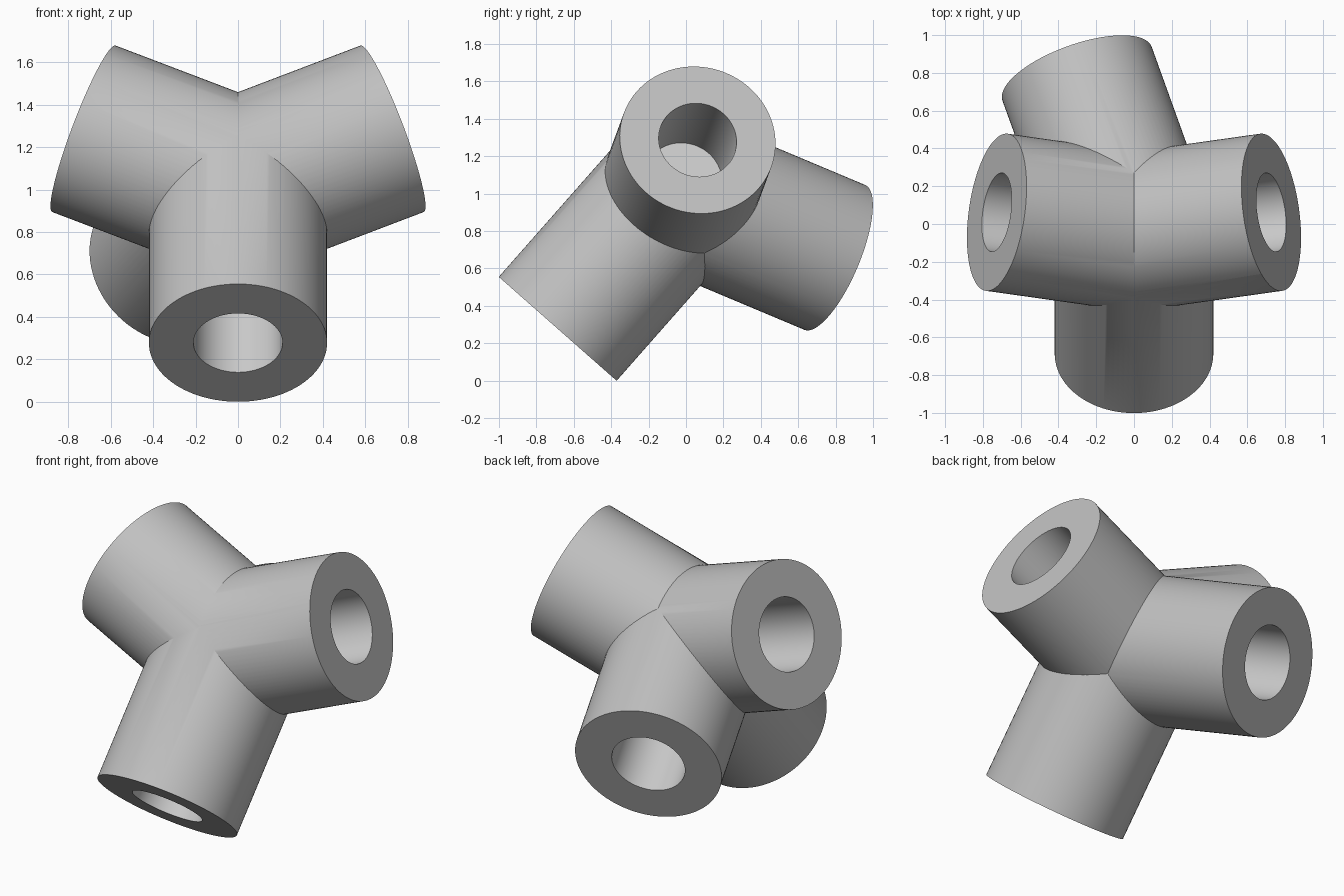
import bpy
import math
from mathutils import Vector

default = bpy.data.objects.get("Cube")
if default:
    bpy.data.objects.remove(default, do_unlink=True)

CENTRE = Vector((0, -0.04, 1.01))
OUTER, INNER, DEPTH = 0.42, 0.21, 0.6

# Direction and length of each arm from the shared centre
ARMS = {
    "front_arm": (Vector((0, -0.661, -0.75)), 0.977),
    "left_arm": (Vector((0.925, 0.13, 0.352)), 0.784),
    "right_arm": (Vector((-0.925, 0.13, 0.352)), 0.784),
    "back_arm": (Vector((-0.316, 0.876, -0.368)), 0.955),
}


def make_material(name, value):
    mat = bpy.data.materials.new(name)
    mat.use_nodes = True
    colour = (value, value, value, 1)
    mat.diffuse_color = colour
    mat.node_tree.nodes["Principled BSDF"].inputs["Base Color"].default_value = colour
    return mat


def rod(name, direction, start, end, radius):
    """Cylinder along a direction, measured from the shared centre."""
    axis = direction.normalized()
    bpy.ops.mesh.primitive_cylinder_add(
        vertices=96, radius=radius, depth=end - start,
        location=CENTRE + axis * (start + end) / 2,
        rotation=axis.to_track_quat("Z", "Y").to_euler())
    obj = bpy.context.object
    obj.name = name
    bpy.ops.object.transform_apply(location=True, rotation=True, scale=True)
    return obj


def combine(target, other, operation):
    mod = target.modifiers.new(operation.title(), "BOOLEAN")
    mod.operation = operation
    mod.solver = "EXACT"
    mod.object = other
    bpy.context.view_layer.objects.active = target
    bpy.ops.object.modifier_apply(modifier=mod.name)
    bpy.data.objects.remove(other, do_unlink=True)


# Arms merged into one hub
arms = [rod(name, d, 0, length, OUTER) for name, (d, length) in ARMS.items()]
hub = arms[0]
for arm in arms[1:]:
    combine(hub, arm, "UNION")
hub.name = "four_way_connector"

# Blind sockets bored into each arm
for name, (d, length) in ARMS.items():
    cutter = rod(name + "_bore", d, length - DEPTH, length + 0.1, INNER)
    cutter.hide_render = True
    combine(hub, cutter, "DIFFERENCE")

# Body grey outside, paler grey inside the sockets
hub.data.materials.clear()
hub.data.materials.append(make_material("body_grey", 0.53))
hub.data.materials.append(make_material("socket_grey", 0.6))


def in_socket(point):
    for d, length in ARMS.values():
        axis = d.normalized()
        rel = point - CENTRE
        along = rel.dot(axis)
        if along > length - DEPTH - 0.01 and (rel - axis * along).length < INNER + 0.005:
            return True
    return False


for poly in hub.data.polygons:
    inside = all(in_socket(hub.data.vertices[i].co) for i in poly.vertices)
    poly.material_index = 1 if inside else 0

# Smooth walls with crisp rims
bpy.ops.object.select_all(action="DESELECT")
hub.select_set(True)
bpy.context.view_layer.objects.active = hub
bpy.ops.object.shade_smooth_by_angle(angle=math.radians(30))
